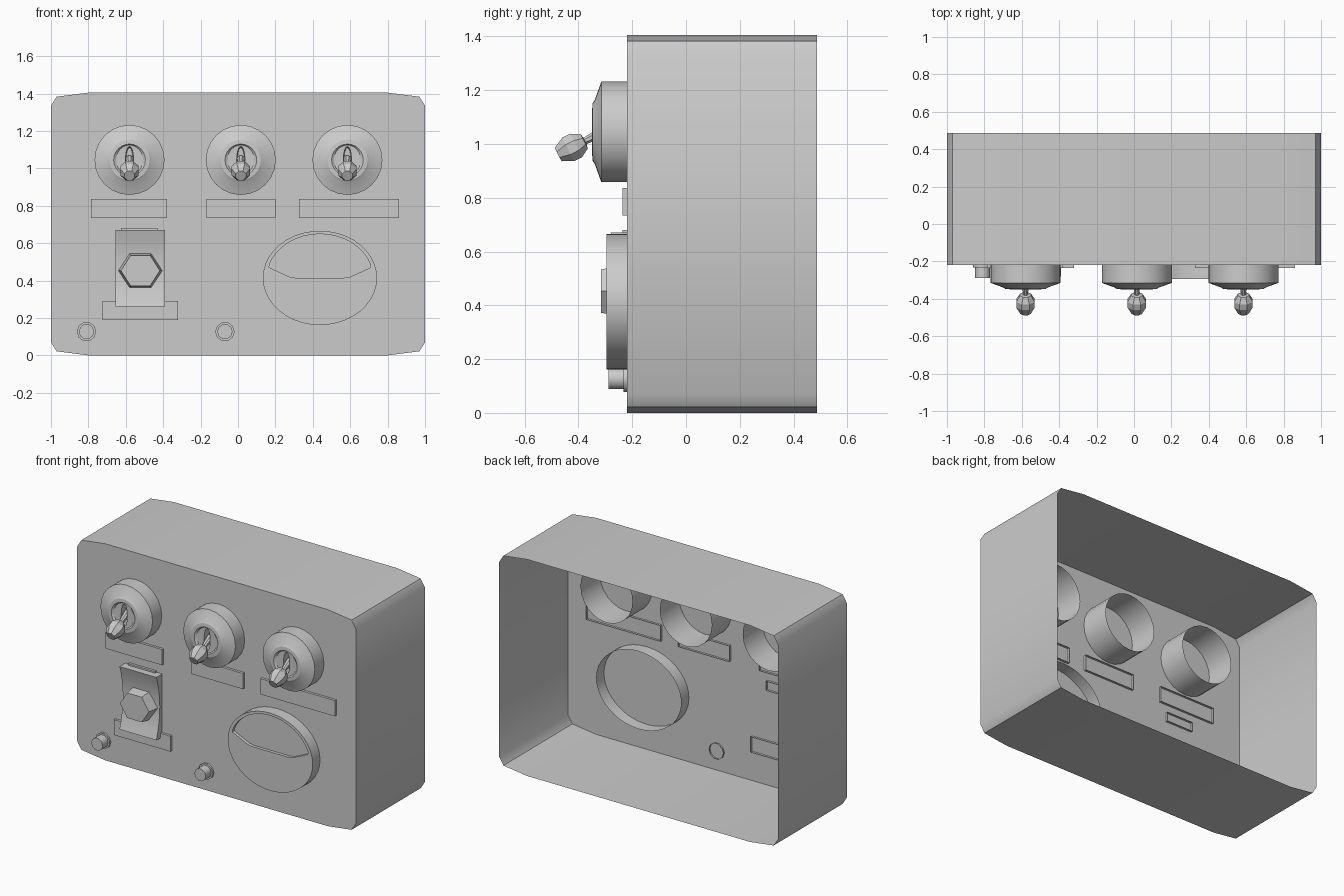
import bpy, bmesh
from math import cos, sin, pi, radians

if "Cube" in bpy.data.objects:
    bpy.data.objects.remove(bpy.data.objects["Cube"])


def loft(name, loops, cap_start=False, cap_end=True, angle=40):
    """Bridge equal-length loops of (x, y, z) points into one shell."""
    bm = bmesh.new()
    rings = [[bm.verts.new(p) for p in loop] for loop in loops]
    n = len(loops[0])
    for a, b in zip(rings, rings[1:]):
        for i in range(n):
            j = (i + 1) % n
            bm.faces.new((a[i], a[j], b[j], b[i]))
    if cap_start:
        bm.faces.new(rings[0][::-1])
    if cap_end:
        bm.faces.new(rings[-1])
    me = bpy.data.meshes.new(name)
    bm.to_mesh(me)
    bm.free()
    ob = bpy.data.objects.new(name, me)
    bpy.context.collection.objects.link(ob)
    bpy.context.view_layer.objects.active = ob
    bpy.ops.object.select_all(action='DESELECT')
    ob.select_set(True)
    bpy.ops.object.shade_smooth_by_angle(angle=radians(angle))
    return ob


def ellipse(cx, y, cz, rx, rz, n, turn=0.0):
    return [(cx + rx * cos(2 * pi * i / n + turn), y,
             cz + rz * sin(2 * pi * i / n + turn)) for i in range(n)]


def rect(x0, x1, z0, z1, y):
    return [(x0, y, z0), (x1, y, z0), (x1, y, z1), (x0, y, z1)]


FRONT = -0.22

# Case: clipped-corner outline, closed at the front, open at the back
W, H = 1.0, 0.7025
corner = [(W, H - 0.07), (W - 0.03, H - 0.022), (W - 0.2, H)]
outline = (corner + [(-x, z) for x, z in corner[::-1]]
           + [(-x, -z) for x, z in corner] + [(x, -z) for x, z in corner[::-1]])
loft("case", [[(x, y, z + H) for x, z in outline] for y in (0.487, FRONT)])

# Three toggle dials with slotted domes and tilted levers
DIAL_Z = 1.045
for k, cx in enumerate((-0.58, 0.015, 0.585), 1):
    profile = [(0.187, 0.187, -0.02), (0.187, 0.187, -0.315),
               (0.12, 0.12, -0.339), (0.108, 0.108, -0.347),
               (0.085, 0.085, -0.349), (0.072, 0.08, -0.340),
               (0.022, 0.072, -0.338), (0.018, 0.065, -0.295)]
    loft(f"dial_{k}", [ellipse(cx, y, DIAL_Z, rx, rz, 24) for rx, rz, y in profile],
         angle=25)
    lever = [(0.022, 0.0), (0.014, 0.085), (0.032, 0.088), (0.053, 0.122),
             (0.053, 0.155), (0.03, 0.197)]
    ob = loft(f"toggle_lever_{k}", [ellipse(0, -d, 0, r, r, 8, pi / 8) for r, d in lever],
              angle=20)
    ob.location = (cx, -0.30, 1.05)
    ob.rotation_euler.x = radians(27)

# Thin label plates
labels = [(-0.785, -0.38, 0.735, 0.837), (-0.168, 0.2, 0.735, 0.837),
          (0.325, 0.86, 0.735, 0.837), (-0.725, -0.32, 0.19, 0.29),
          (-0.625, -0.43, 0.62, 0.68)]
for k, (x0, x1, z0, z1) in enumerate(labels, 1):
    loft(f"label_plate_{k}", [rect(x0, x1, z0, z1, y) for y in (-0.205, -0.236)])

# Concave rocker plate
N = 8
side = [(FRONT, 0.262)]
for i in range(N + 1):
    t = -1 + 2 * i / N
    side.append((-0.245 - 0.035 * t * t, 0.466 + 0.204 * t))
side.append((FRONT, 0.67))
loft("rocker_plate", [[(x, y, z) for y, z in side] for x in (-0.39, -0.655)],
     cap_start=True)

# Hexagonal switch knob
loft("hex_knob", [ellipse(-0.522, y, 0.453, r, r * 0.9, 6)
                  for r, y in ((0.12, -0.23), (0.104, -0.316))])

# Oval meter with a recessed arched window
MX, MZ, M = 0.438, 0.414, 40


def window(y):
    pts = []
    for i in range(M):
        t = 2 * pi * i / M
        dx, dz = 0.284 * cos(t), 0.235 * sin(t)
        if dz < 0.058:
            dx = 0.275 * cos(t)
            dz = 0.058 * min(1, max(0, (abs(dx) - 0.15) / 0.125))
        pts.append((MX + dx, y, MZ + dz))
    return pts


loft("oval_meter", [ellipse(MX, -0.14, MZ, 0.305, 0.252, M),
                    ellipse(MX, -0.295, MZ, 0.305, 0.252, M),
                    window(-0.295), window(-0.275)])

# Two small push buttons
for k, cx in enumerate((-0.81, -0.07), 1):
    steps = [(0.052, -0.21), (0.052, -0.232), (0.041, -0.232), (0.041, -0.289)]
    loft(f"push_button_{k}", [ellipse(cx, y, 0.127, r, r, 10) for r, y in steps])

# Consistent normals on every shell
for ob in bpy.context.collection.objects:
    bm = bmesh.new()
    bm.from_mesh(ob.data)
    bmesh.ops.recalc_face_normals(bm, faces=bm.faces)
    bm.to_mesh(ob.data)
    bm.free()
